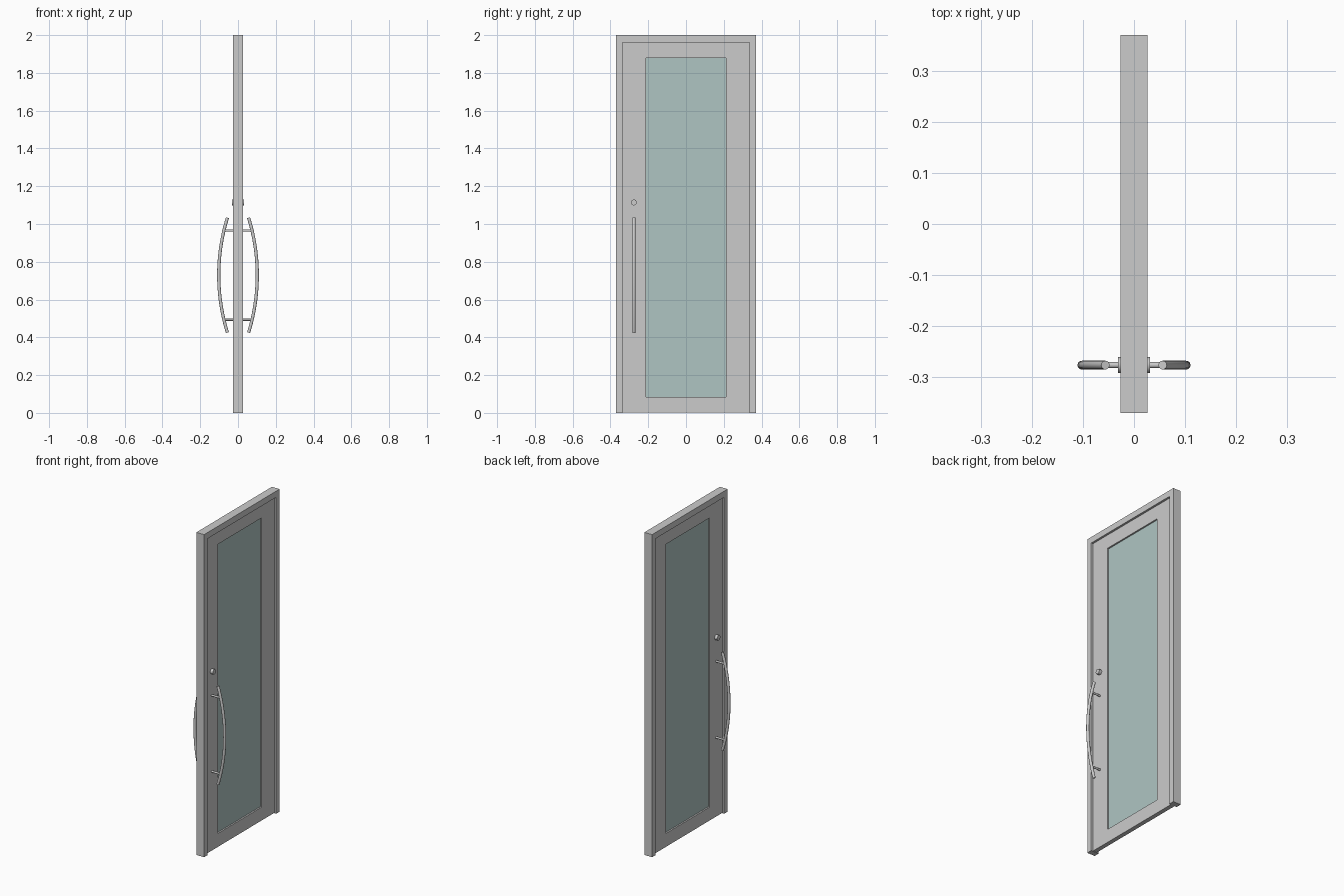
import bpy, bmesh, math
from mathutils import Vector, Matrix

if "Cube" in bpy.data.objects:
    bpy.data.objects.remove(bpy.data.objects["Cube"])

HANDLE_Y = -0.276


def finish(name, bm, smooth=False):
    bmesh.ops.recalc_face_normals(bm, faces=bm.faces)
    me = bpy.data.meshes.new(name)
    bm.to_mesh(me)
    bm.free()
    ob = bpy.data.objects.new(name, me)
    bpy.context.collection.objects.link(ob)
    if smooth:
        bpy.context.view_layer.objects.active = ob
        ob.select_set(True)
        bpy.ops.object.shade_smooth_by_angle(angle=math.radians(35))
        ob.select_set(False)
    return ob


def strip_prism(name, outer, inner, half, closed):
    """Extrude the band between two (y, z) outlines through x = -half..half."""
    bm = bmesh.new()
    o = [bm.verts.new((-half, y, z)) for y, z in outer]
    i = [bm.verts.new((-half, y, z)) for y, z in inner]
    n = len(outer)
    for a in range(n if closed else n - 1):
        b = (a + 1) % n
        bm.faces.new((o[a], o[b], i[b], i[a]))
    res = bmesh.ops.extrude_face_region(bm, geom=bm.faces[:])
    moved = [g for g in res["geom"] if isinstance(g, bmesh.types.BMVert)]
    bmesh.ops.translate(bm, verts=moved, vec=(2 * half, 0, 0))
    return finish(name, bm)


def rect(y, z0, z1):
    return [(-y, z0), (-y, z1), (y, z1), (y, z0)]


def rod(bm, x0, x1, z, r, segs):
    """Horizontal cylinder along x at the handle line."""
    m = Matrix.Translation(((x0 + x1) / 2, HANDLE_Y, z)) @ Matrix.Rotation(math.pi / 2, 4, 'Y')
    bmesh.ops.create_cone(bm, cap_ends=True, segments=segs, radius1=r, radius2=r,
                          depth=abs(x1 - x0), matrix=m)


# Fixed frame (two jambs and a head) and the recessed door leaf
strip_prism("door_frame", rect(0.37, 0, 2.0), rect(0.336, 0, 1.962), 0.0265, False)
strip_prism("door_leaf", rect(0.336, 0.002, 1.962), rect(0.213, 0.085, 1.878), 0.0135, True)

# Glass pane
bm = bmesh.new()
bmesh.ops.create_cube(bm, size=1, matrix=Matrix.Translation((0, 0, 0.9815))
                      @ Matrix.Diagonal((0.008, 0.426, 1.793, 1)))
glass = finish("glass_pane", bm)
mat = bpy.data.materials.new("tinted_glass")
mat.diffuse_color = (0.43, 0.56, 0.545, 1)
mat.use_nodes = True
mat.node_tree.nodes["Principled BSDF"].inputs["Base Color"].default_value = mat.diffuse_color
glass.data.materials.append(mat)

# Bowed pull handle, posts and lock on each side
MID, HALF, PEAK, SAG, TUBE = 0.729, 0.304, 0.102, 0.046, 0.0085
R = (HALF ** 2 + SAG ** 2) / (2 * SAG)
SPAN = math.asin(HALF / R)
for s, side in ((1, "right"), (-1, "left")):
    bm = bmesh.new()
    rings = []
    for k in range(25):
        t = SPAN * (2 * k / 24 - 1)
        out = Vector((s * math.cos(t), 0, math.sin(t)))
        c = Vector((s * (PEAK - R), HANDLE_Y, MID)) + out * R
        rings.append([bm.verts.new(c + TUBE * (out * math.cos(a) + Vector((0, math.sin(a), 0))))
                      for a in (2 * math.pi * j / 24 for j in range(24))])
    for a, b in zip(rings, rings[1:]):
        for j in range(24):
            q = (j + 1) % 24
            bm.faces.new((a[j], a[q], b[q], b[j]))
    bm.faces.new(rings[0])
    bm.faces.new(rings[-1])
    finish("pull_handle_" + side, bm, True)

    bm = bmesh.new()
    for dz in (-0.236, 0.236):
        end = PEAK - R + math.sqrt(R * R - dz * dz)
        rod(bm, s * 0.013, s * end, MID + dz, 0.006, 20)
    finish("handle_posts_" + side, bm, True)

    bm = bmesh.new()
    rod(bm, s * 0.013, s * 0.0315, 1.114, 0.0155, 32)
    finish("lock_cylinder_" + side, bm, True)
